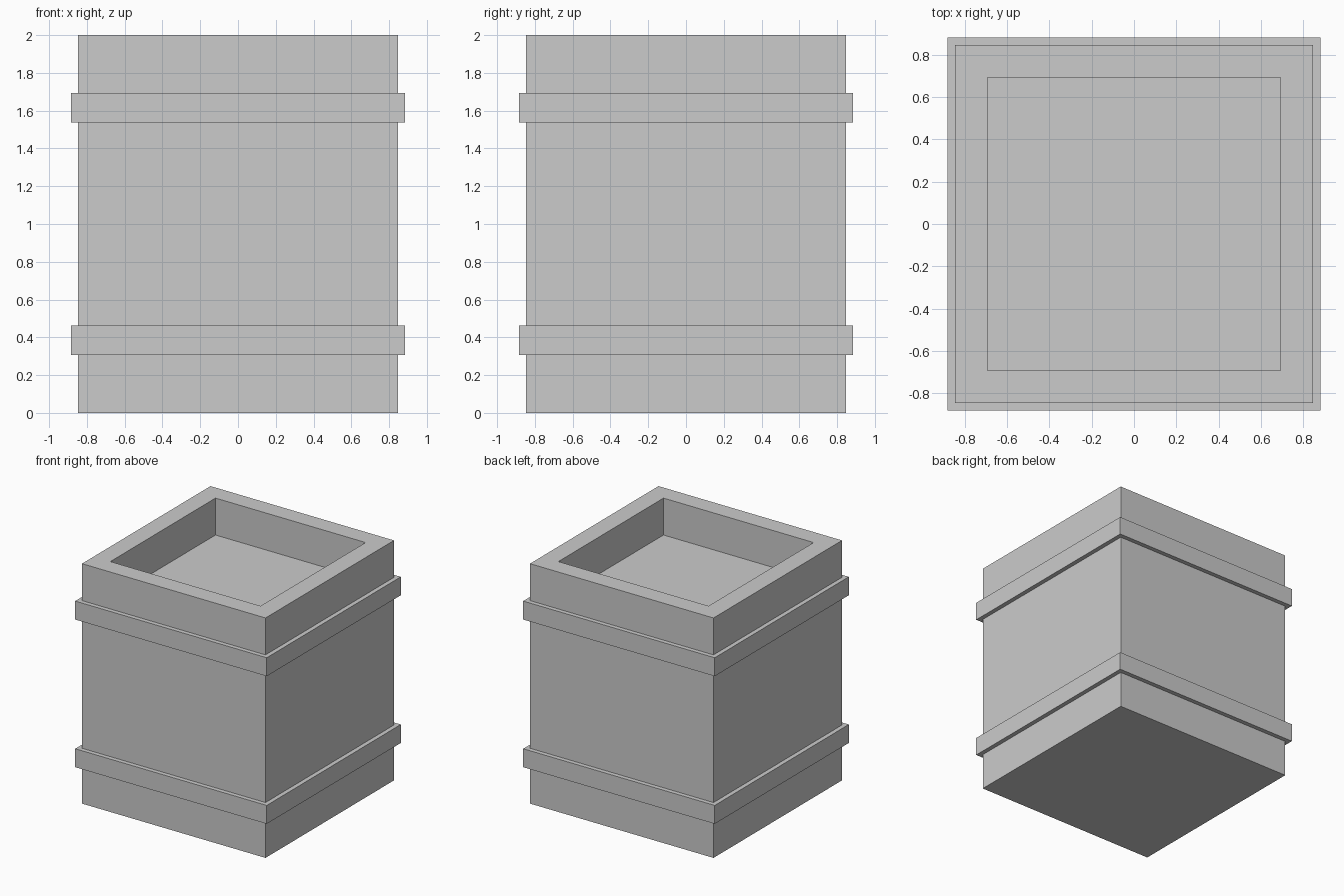
import bpy, bmesh

if "Cube" in bpy.data.objects:
    bpy.data.objects.remove(bpy.data.objects["Cube"])

U = 2 / 13            # the model sits on a 13-step height grid
BODY = 5.5 * U        # half width of the body
INNER = 4.5 * U       # half width of the recess
BAND = 5.74 * U       # half width of the bands


def square_shell(name, profile, closed=False):
    """Sweep (half width, z) points around a square; cap the ends if open."""
    bm = bmesh.new()
    rings = [[bm.verts.new((sx * r, sy * r, z))
              for sx, sy in ((-1, -1), (1, -1), (1, 1), (-1, 1))]
             for r, z in profile]
    pairs = list(zip(rings, rings[1:]))
    if closed:
        pairs.append((rings[-1], rings[0]))
    else:
        bm.faces.new(rings[0])
        bm.faces.new(rings[-1])
    for a, b in pairs:
        for i in range(4):
            j = (i + 1) % 4
            bm.faces.new((a[i], a[j], b[j], b[i]))
    bmesh.ops.recalc_face_normals(bm, faces=bm.faces[:])
    mesh = bpy.data.meshes.new(name)
    bm.to_mesh(mesh)
    bm.free()
    obj = bpy.data.objects.new(name, mesh)
    bpy.context.collection.objects.link(obj)
    return obj


# Box body with a shallow recess in the top
square_shell("barrel_body", [(BODY, 0), (BODY, 13 * U),
                             (INNER, 13 * U), (INNER, 11 * U)])

# Two hoops around the body
for name, z in (("lower_band", 2 * U), ("upper_band", 10 * U)):
    square_shell(name, [(BODY, z), (BAND, z), (BAND, z + U), (BODY, z + U)],
                 closed=True)
